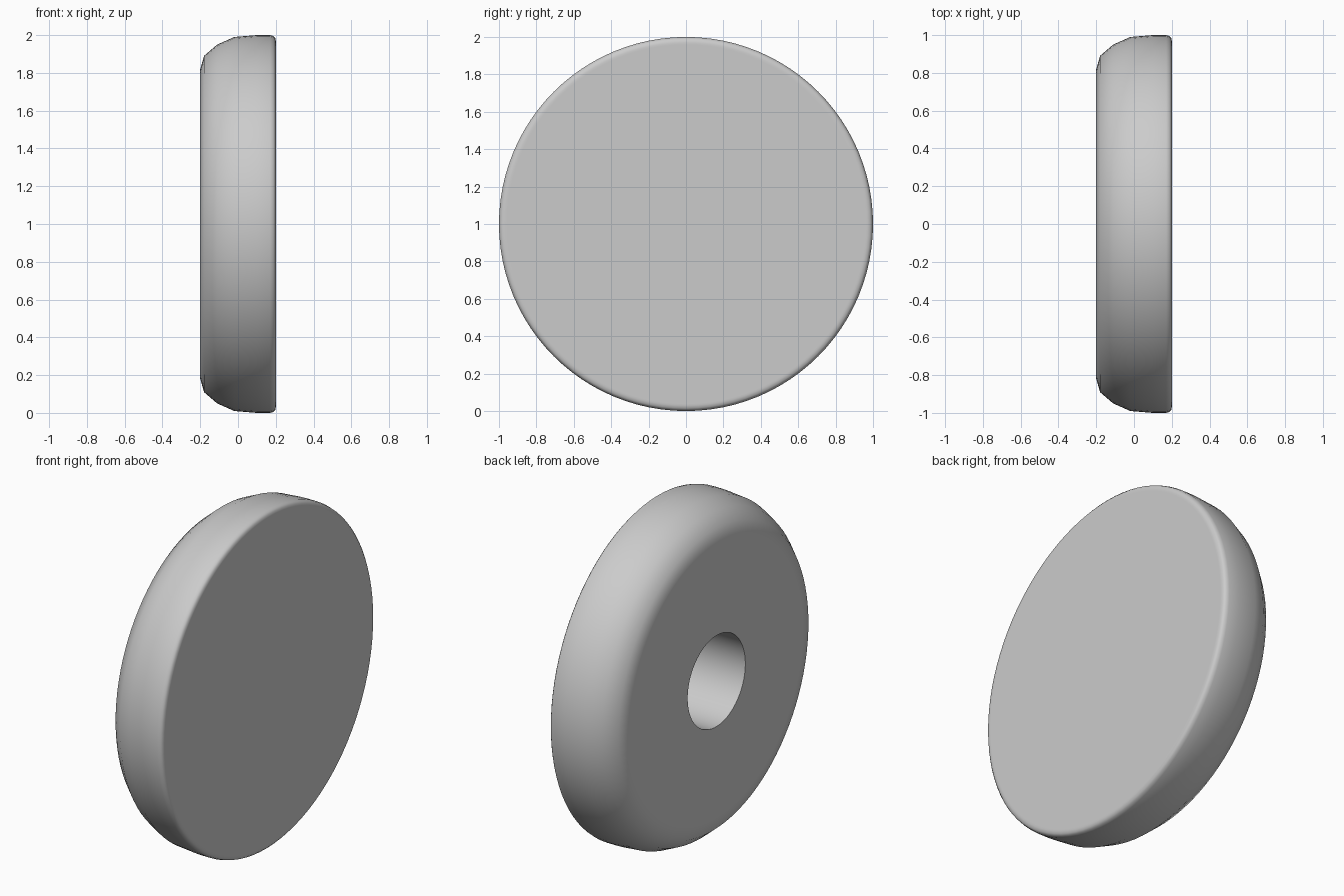
import bpy
import bmesh
from math import pi, radians
from mathutils import Vector

cube = bpy.data.objects.get("Cube")
if cube:
    bpy.data.objects.remove(cube, do_unlink=True)

# Plain grey finish
grey = bpy.data.materials.new("light grey")
grey.use_nodes = True
color = (0.6, 0.6, 0.6, 1)
grey.diffuse_color = color
grey.node_tree.nodes["Principled BSDF"].inputs["Base Color"].default_value = color

# Half section as (x, radius): socket floor, socket wall, back face,
# domed shoulder, rim, small rounded edge, flat front cap
section = [
    (0.17, 0), (0.17, 0.27), (-0.2, 0.27),
    (-0.2, 0.81), (-0.2, 0.82), (-0.18, 0.89), (-0.11, 0.95), (-0.02, 0.99),
    (0.1, 1), (0.17, 1), (0.188, 0.995), (0.197, 0.985),
    (0.2, 0.97), (0.2, 0.96), (0.2, 0),
]

# Revolve the section around the x axis
bm = bmesh.new()
verts = [bm.verts.new((x, 0, r)) for x, r in section]
edges = [bm.edges.new(pair) for pair in zip(verts, verts[1:])]
bmesh.ops.spin(bm, geom=verts + edges, cent=Vector(), axis=Vector((1, 0, 0)),
               angle=2 * pi, steps=96)
bmesh.ops.remove_doubles(bm, verts=bm.verts, dist=0.0005)
bmesh.ops.dissolve_degenerate(bm, edges=bm.edges, dist=0.0005)
bmesh.ops.recalc_face_normals(bm, faces=bm.faces)
mesh = bpy.data.meshes.new("round_knob")
bm.to_mesh(mesh)
bm.free()
mesh.materials.append(grey)

knob = bpy.data.objects.new("round_knob", mesh)
knob.location.z = 1
bpy.context.collection.objects.link(knob)
bpy.ops.object.select_all(action='DESELECT')
knob.select_set(True)
bpy.context.view_layer.objects.active = knob
bpy.ops.object.shade_smooth_by_angle(angle=radians(40))
